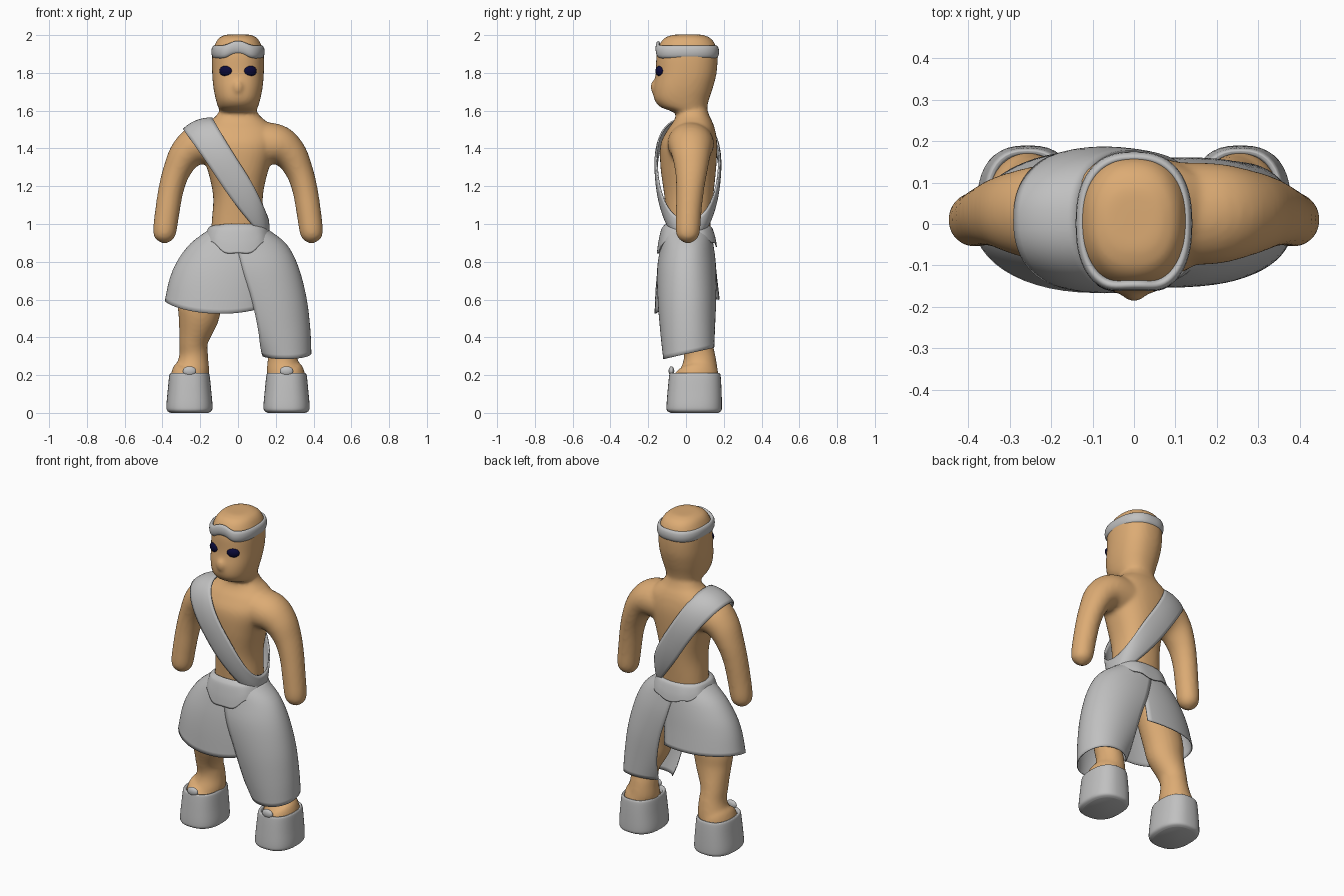
import bpy, bmesh, math
from mathutils import Vector, Matrix

if "Cube" in bpy.data.objects:
    bpy.data.objects.remove(bpy.data.objects["Cube"])


def material(name, rgb):
    m = bpy.data.materials.new(name)
    m.diffuse_color = (*rgb, 1)
    m.use_nodes = True
    m.node_tree.nodes["Principled BSDF"].inputs["Base Color"].default_value = m.diffuse_color
    return m


SKIN = material("tan skin", (0.72, 0.41, 0.175))
CLOTH = material("grey cloth", (0.53, 0.53, 0.53))
EYE = material("navy eye", (0.003, 0.003, 0.04))


def spline(rows, steps=5):
    """Catmull-Rom interpolation of every column of a key table."""
    out = []
    for i in range(len(rows) - 1):
        a, b, c, d = (rows[max(0, min(len(rows) - 1, i + k))] for k in (-1, 0, 1, 2))
        for s in range(steps):
            t = s / steps
            out.append([0.5 * (2 * q + (r - p) * t + (2 * p - 5 * q + 4 * r - w) * t * t
                               + (3 * q - p - 3 * r + w) * t ** 3)
                        for p, q, r, w in zip(a, b, c, d)])
    return out + [list(rows[-1])]


def oval(a, n=2.5):
    """Unit superellipse point at angle a."""
    c, s = math.cos(a), math.sin(a)
    return (math.copysign(abs(c) ** (2 / n), c), math.copysign(abs(s) ** (2 / n), s))


def loft(bm, rings, closed=True, wrap=False, cap=True):
    """Bridge rows of points with quads."""
    vs = [[bm.verts.new(p) for p in r] for r in rings]
    n, m = len(vs), len(vs[0])
    for i in range(n if wrap else n - 1):
        for j in range(m if closed else m - 1):
            k, l = (i + 1) % n, (j + 1) % m
            bm.faces.new((vs[i][j], vs[i][l], vs[k][l], vs[k][j]))
    if cap:
        bm.faces.new(vs[0][::-1])
        bm.faces.new(vs[-1])


def finish(name, bm, mat, thick=0):
    bmesh.ops.recalc_face_normals(bm, faces=bm.faces)
    me = bpy.data.meshes.new(name)
    bm.to_mesh(me)
    bm.free()
    for p in me.polygons:
        p.use_smooth = True
    me.materials.append(mat)
    ob = bpy.data.objects.new(name, me)
    bpy.context.collection.objects.link(ob)
    if thick:
        mod = ob.modifiers.new("thickness", "SOLIDIFY")
        mod.thickness = thick
        mod.offset = 0
    return ob


def column(bm, rows, cx=0, seg=40, n=2.5):
    """Vertical body of rounded sections: z, half width, front y, back y."""
    rings = []
    for z, rx, y0, y1 in spline(rows):
        pts = [oval(2 * math.pi * j / seg, n) for j in range(seg)]
        rings.append([(cx + rx * c, (y0 + y1) / 2 + (y1 - y0) / 2 * s, z) for c, s in pts])
    loft(bm, rings)


def limb(bm, rows, side, seg=24):
    """Tube bending in the x-z plane: x, y, z, in-plane radius, y radius."""
    rows, rings = spline(rows), []
    for i, (x, y, z, r, ry) in enumerate(rows):
        a, b = rows[max(i - 1, 0)], rows[min(i + 1, len(rows) - 1)]
        t = Vector((b[0] - a[0], b[2] - a[2])).normalized()
        ring = []
        for j in range(seg):
            c, s = math.cos(2 * math.pi * j / seg), math.sin(2 * math.pi * j / seg)
            ring.append((side * (x - t.y * r * c), y + ry * s, z + t.x * r * c))
        rings.append(ring)
    loft(bm, rings)


def ellipsoid(bm, loc, size, turn=0):
    bmesh.ops.create_uvsphere(bm, u_segments=20, v_segments=12, radius=1,
                              matrix=Matrix.Translation(loc) @ Matrix.Rotation(turn, 4, "Z")
                              @ Matrix.Diagonal((*size, 1)))


# Body: head, torso, arms and legs fused into one smooth skin
bm = bmesh.new()
column(bm, [(1.53, .088, -.04, .115), (1.575, .09, -.045, .112), (1.60, .098, -.085, .11),
            (1.62, .106, -.137, .112), (1.66, .118, -.168, .122), (1.72, .13, -.172, .142),
            (1.80, .137, -.16, .162), (1.90, .136, -.156, .167), (1.96, .118, -.135, .15),
            (1.99, .095, -.105, .12), (2.003, .06, -.06, .08)], n=2.3)
column(bm, [(.80, .15, -.09, .11), (1.0, .14, -.10, .13), (1.15, .132, -.115, .145),
            (1.30, .165, -.135, .16), (1.42, .205, -.135, .165), (1.495, .20, -.10, .155),
            (1.54, .155, -.068, .14), (1.57, .118, -.055, .125), (1.61, .092, -.045, .112)],
       n=2.3)
ellipsoid(bm, (0, -.157, 1.725), (.03, .033, .042))
for side in (1, -1):
    limb(bm, [(.08, .025, 1.42, .12, .125), (.20, .025, 1.42, .11, .122),
              (.275, .027, 1.37, .09, .104), (.325, .028, 1.28, .073, .086),
              (.355, .022, 1.18, .067, .074), (.375, .014, 1.06, .065, .068),
              (.388, .01, .96, .062, .064), (.39, .01, .92, .047, .047),
              (.391, .01, .897, .012, .012)], side)
    limb(bm, [(.08, .02, .92, .08, .09), (.13, .02, .78, .11, .105), (.195, .02, .60, .118, .105),
              (.21, .025, .50, .107, .098), (.235, .055, .38, .077, .085),
              (.235, .073, .30, .077, .084), (.242, .068, .23, .092, .10),
              (.257, .052, .19, .100, .122), (.257, .05, .10, .100, .122)], side)
body = finish("body", bm, SKIN)
mod = body.modifiers.new("fuse", "REMESH")
mod.mode = "VOXEL"
mod.voxel_size = 0.010
mod.use_smooth_shade = True
mod = body.modifiers.new("soften", "SMOOTH")
mod.factor = 0.5
mod.iterations = 10

# Eyes
for side, label in ((1, "left"), (-1, "right")):
    bm = bmesh.new()
    ellipsoid(bm, (side * .064, -.139, 1.81), (.037, .02, .028), side * .35)
    finish(label + "_eye", bm, EYE)

# Headband with a small peak at the front
bm, rings, N = bmesh.new(), [], 72
for i in range(N):
    a = 2 * math.pi * i / N - math.pi
    c, s = oval(a)
    off = math.degrees(a) + 90
    peak = math.exp(-(off / 20) ** 2)
    mid = Vector((.127 * c, .001 + (.16 - .012 * peak) * s, 1.911 + .024 * peak))
    out = Vector((c, s, 0)).normalized()
    rings.append([mid + out * .014 * math.cos(k * math.pi / 6)
                  + Vector((0, 0, .034 * math.sin(k * math.pi / 6))) for k in range(12)])
loft(bm, rings, wrap=True, cap=False)
finish("headband", bm, CLOTH)

# Shoes with rolled rim and a buckle knob
for side, label in ((1, "left"), (-1, "right")):
    bm = bmesh.new()
    column(bm, [(0, .10, -.08, .17), (.012, .118, -.10, .187), (.04, .122, -.103, .19),
                (.12, .115, -.097, .188), (.19, .108, -.09, .184), (.208, .103, -.086, .18),
                (.21, .096, -.078, .174), (.20, .088, -.068, .166), (.15, .08, -.05, .15)],
           cx=side * .257)
    finish(label + "_shoe", bm, CLOTH)
    bm = bmesh.new()
    ellipsoid(bm, (side * .257, -.077, .221), (.036, .015, .026))
    finish(label + "_buckle", bm, CLOTH)


def drape(name, rows, top, hem, seg=36):
    """Open cloth: t, centre x, half width, front y, back y, start and end angle."""
    bm, rings = bmesh.new(), []
    for t, cx, rx, y0, y1, a0, a1 in spline(rows, 4):
        ring = []
        for j in range(seg + 1):
            a = math.radians(a0 + (a1 - a0) * j / seg)
            c, s = oval(a, 2.1)
            low = hem[0] + hem[1] * math.sin(a) + hem[2] * math.sin(a) ** 2
            ring.append((cx + rx * c, (y0 + y1) / 2 + (y1 - y0) / 2 * s, top + (low - top) * t))
        rings.append(ring)
    loft(bm, rings, closed=False, cap=False)
    return finish(name, bm, CLOTH, .005)


# Wrapped skirt: short side and long side
drape("short_skirt", [(0, 0, .15, -.115, .125, 65, 310), (.2, -.03, .22, -.128, .14, 65, 310),
                      (.45, -.06, .26, -.147, .153, 65, 310), (.7, -.08, .28, -.158, .163, 65, 310),
                      (1, -.093, .292, -.164, .176, 65, 310)], .97, (.595, .037, -.033))
drape("long_skirt", [(0, 0, .157, -.120, .130, -95, 95), (.12, .02, .235, -.131, .142, -96, 96),
                     (.3, .07, .247, -.15, .156, -100, 100),
                     (.55, .15, .21, -.147, .158, -110, 110),
                     (.8, .21, .17, -.133, .152, -125, 125),
                     (1, .25, .136, -.118, .147, -150, 150)], .97, (.315, .03, 0))

# Folded waistband, dipping at the front
bm, rings = bmesh.new(), []
for t, rx, ry in spline([(-.1, .13, .11), (0, .145, .124), (.15, .155, .135),
                         (.6, .165, .149), (1, .172, .156)], 4):
    ring = []
    for j in range(64):
        a = 2 * math.pi * j / 64
        c, s = oval(a)
        dip = (.09 if s < 0 else .045) * abs(math.sin(a)) ** 3 + .006 * math.sin(9 * a)
        ring.append((rx * c, .005 + ry * s, .985 - (.055 + dip) * t))
    rings.append(ring)
loft(bm, rings, cap=False)
finish("waistband", bm, CLOTH, .006)

# Sash looped over one shoulder down to the opposite hip
bm, rings = bmesh.new(), []
along, across = Vector((.546, 0, -.838)), Vector((.838, 0, .546))
at_hip, at_shoulder = Vector((.10, 0, .995)), Vector((.93, 0, .37))
for i in range(72):
    a = 2 * math.pi * i / 72
    c, s = oval(a, 2.3)
    ry = .167 - .024 * c
    turn = across.lerp(at_hip if c > 0 else at_shoulder, c * c)
    half = .071 + (-.014 if c > 0 else .011) * c * c
    ring = []
    for k in range(9):
        w = k / 4 - 1
        g = 1 + .05 * (1 - w * w)
        ring.append(Vector((-.03, .01, 1.25)) + along * .335 * c * g
                    + Vector((0, ry * s * (g - .03), 0)) + turn * half * w)
    rings.append(ring)
loft(bm, rings, closed=False, wrap=True, cap=False)
finish("sash", bm, CLOTH, .008)
